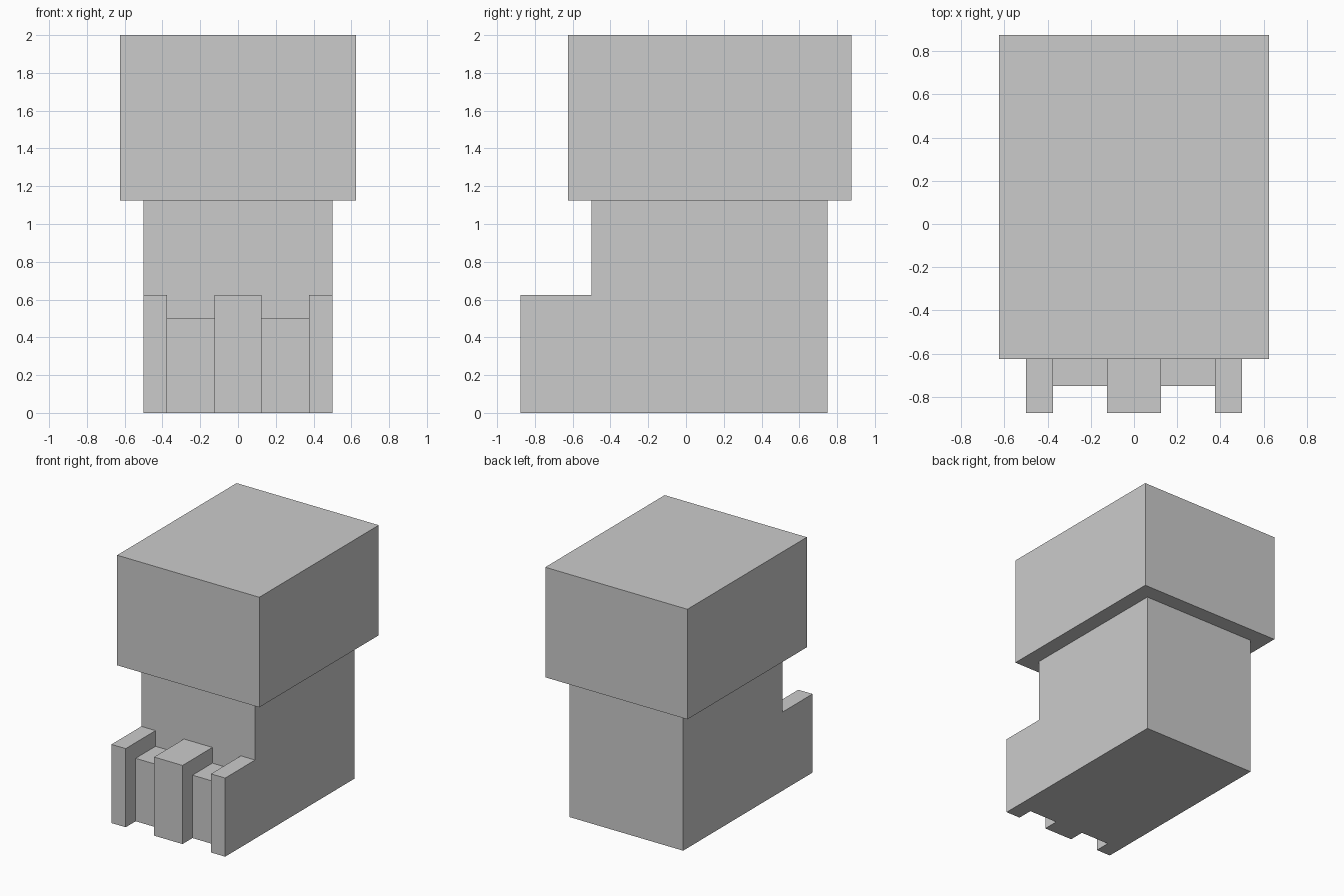
import bpy
import bmesh

if "Cube" in bpy.data.objects:
    bpy.data.objects.remove(bpy.data.objects["Cube"])


def extrude_profile(name, yz, x0, x1):
    """Extrude a side profile of (y, z) points from x0 to x1."""
    bm = bmesh.new()
    face = bm.faces.new([bm.verts.new((x0, y, z)) for y, z in yz])
    new = bmesh.ops.extrude_face_region(bm, geom=[face])["geom"]
    verts = [v for v in new if isinstance(v, bmesh.types.BMVert)]
    bmesh.ops.translate(bm, verts=verts, vec=(x1 - x0, 0, 0))
    bmesh.ops.recalc_face_normals(bm, faces=bm.faces)
    mesh = bpy.data.meshes.new(name)
    bm.to_mesh(mesh)
    bm.free()
    obj = bpy.data.objects.new(name, mesh)
    bpy.context.collection.objects.link(obj)
    return obj


# Upper block
extrude_profile("upper_block",
                [(-0.625, 1.125), (0.875, 1.125), (0.875, 2), (-0.625, 2)],
                -0.625, 0.625)

# Lower body with a front step
body = extrude_profile("lower_body",
                       [(-0.875, 0), (0.75, 0), (0.75, 1.125),
                        (-0.5, 1.125), (-0.5, 0.625), (-0.875, 0.625)],
                       -0.5, 0.5)

# Two notches in the step, leaving three pillars with lower panels between
for side, x0 in (("left", -0.375), ("right", 0.125)):
    cutter = extrude_profile(f"{side}_notch_cutter",
                             [(-1, -0.1), (-0.75, -0.1), (-0.75, 0.5),
                              (-0.5, 0.5), (-0.5, 0.75), (-1, 0.75)],
                             x0, x0 + 0.25)
    cutter.hide_render = True
    cutter.display_type = 'WIRE'
    mod = body.modifiers.new(f"{side}_notch", 'BOOLEAN')
    mod.operation = 'DIFFERENCE'
    mod.solver = 'EXACT'
    mod.object = cutter
